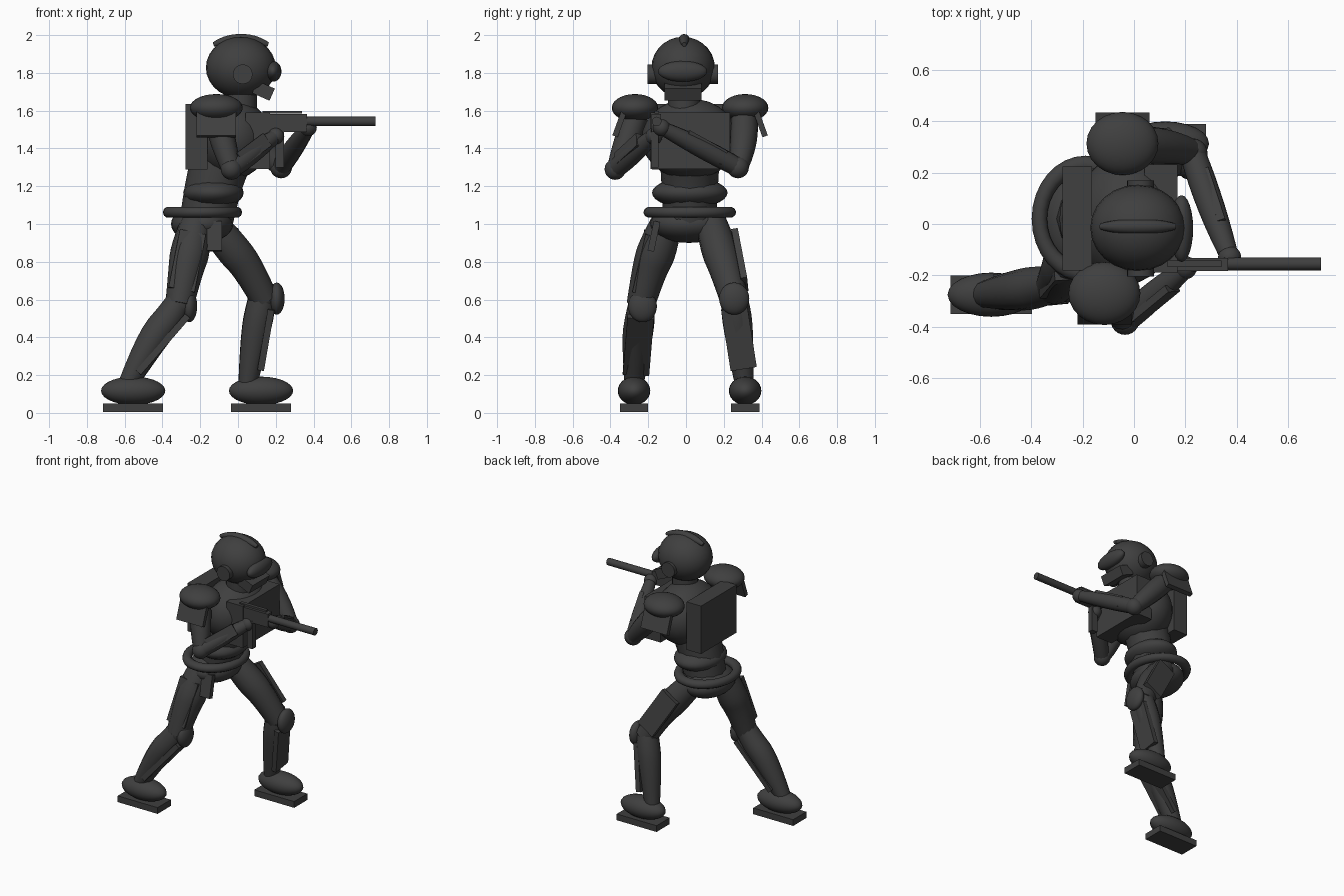
import bpy, math
from mathutils import Vector, Matrix

mat = bpy.data.materials.new("dark_grey")
mat.diffuse_color = (0.05, 0.05, 0.05, 1)


def finish(name, smooth=True):
    ob = bpy.context.object
    ob.name = name
    ob.data.materials.append(mat)
    if smooth:
        bpy.ops.object.shade_smooth_by_angle(angle=math.radians(40))
    return ob


def ball(name, loc, radii, rot=(0, 0, 0)):
    bpy.ops.mesh.primitive_uv_sphere_add(segments=24, ring_count=14, location=loc, rotation=rot)
    bpy.context.object.scale = radii
    return finish(name)


def box(name, loc, size, rot=(0, 0, 0)):
    bpy.ops.mesh.primitive_cube_add(size=1, location=loc, rotation=rot)
    bpy.context.object.scale = size
    return finish(name, False)


def slab(name, p, q, width, thick, normal):
    """Flat plate running from p to q, its broad side facing normal."""
    p, q, n = Vector(p), Vector(q), Vector(normal)
    z = (q - p).normalized()
    y = (n - n.dot(z) * z).normalized()
    x = y.cross(z)
    ob = box(name, (0, 0, 0), (1, 1, 1))
    rot = Matrix((x, y, z)).transposed().to_4x4()
    ob.matrix_world = (Matrix.Translation((p + q) / 2) @ rot
                       @ Matrix.Diagonal((width, thick, (q - p).length, 1)))


def limb(name, pts):
    """Round limb through (x, y, z, radius) points."""
    cu = bpy.data.curves.new(name, 'CURVE')
    cu.dimensions = '3D'
    cu.bevel_depth = 1
    cu.bevel_resolution = 4
    cu.use_fill_caps = True
    cu.resolution_u = 4
    sp = cu.splines.new('NURBS')
    sp.points.add(len(pts) - 1)
    sp.order_u = 3
    sp.use_endpoint_u = True
    for pt, (x, y, z, r) in zip(sp.points, pts):
        pt.co = (x, y, z, 1)
        pt.radius = r
    ob = bpy.data.objects.new(name, cu)
    bpy.context.collection.objects.link(ob)
    bpy.ops.object.select_all(action='DESELECT')
    ob.select_set(True)
    bpy.context.view_layer.objects.active = ob
    bpy.ops.object.convert(target='MESH')
    finish(name)


def rod(name, p, q, r):
    p, q = Vector(p), Vector(q)
    bpy.ops.mesh.primitive_cylinder_add(vertices=20, radius=r, depth=(q - p).length, location=(p + q) / 2,
                                        rotation=(q - p).to_track_quat('Z', 'Y').to_euler())
    finish(name)


# Head and helmet parts
ball("helmet", (0.015, -0.015, 1.828), (0.185, 0.168, 0.163))
limb("helmet_crest", [(-0.13, -0.01, 1.95, 0.012), (-0.08, -0.01, 1.968, 0.026), (0.015, -0.01, 1.98, 0.03),
                      (0.11, -0.01, 1.968, 0.026), (0.16, -0.01, 1.95, 0.012)])
ball("visor", (0.185, -0.018, 1.808), (0.045, 0.13, 0.055))
rod("right_earpiece", (0.025, -0.205, 1.793), (0.025, -0.12, 1.793), 0.052)
rod("left_earpiece", (0.025, 0.17, 1.793), (0.025, 0.09, 1.793), 0.052)
box("mouthpiece", (0.135, -0.015, 1.705), (0.1, 0.195, 0.07), (0, math.radians(24), 0))
rod("neck", (0.015, -0.01, 1.56), (0.015, -0.01, 1.72), 0.085)

# Torso
ball("torso", (-0.03, 0.02, 1.45), (0.2, 0.255, 0.215), (0, math.radians(12), 0))
box("chest_plate", (0.105, 0.022, 1.44), (0.13, 0.42, 0.3))
box("backpack", (-0.22, 0.022, 1.462), (0.115, 0.405, 0.345))
limb("waist", [(-0.08, 0.02, 1.36, 0.16), (-0.13, 0.02, 1.24, 0.15), (-0.17, 0.02, 1.0, 0.14)])
ball("belly", (-0.13, 0.02, 1.165), (0.16, 0.2, 0.08))
ball("pelvis", (-0.19, 0.015, 1.0), (0.165, 0.205, 0.1))
bpy.ops.mesh.primitive_torus_add(location=(-0.188, 0.02, 1.062), major_segments=32, minor_segments=10,
                                 major_radius=0.18, minor_radius=0.03)
bpy.context.object.scale = (1, 1.17, 1)
finish("belt")
box("hip_pouch", (-0.125, -0.17, 0.935), (0.08, 0.035, 0.16), (math.radians(-12), 0, 0))

# Legs: right one trails, left one leads
limb("right_thigh", [(-0.22, -0.1, 1.02, 0.08), (-0.25, -0.15, 0.87, 0.11), (-0.28, -0.2, 0.74, 0.09),
                     (-0.31, -0.24, 0.57, 0.075)])
limb("right_shin", [(-0.29, -0.23, 0.64, 0.06), (-0.34, -0.24, 0.53, 0.08), (-0.46, -0.26, 0.39, 0.085),
                    (-0.59, -0.275, 0.14, 0.05)])
ball("right_knee", (-0.31, -0.235, 0.58), (0.075, 0.07, 0.08))
ball("right_knee_pad", (-0.258, -0.23, 0.565), (0.042, 0.076, 0.085))
slab("right_shin_plate", (-0.27, -0.24, 0.51), (-0.53, -0.265, 0.21), 0.14, 0.035, (1, 0, -0.8))
slab("right_thigh_plate", (-0.24, -0.2, 0.955), (-0.3, -0.27, 0.65), 0.14, 0.035, (0, -1, -0.2))

limb("left_thigh", [(-0.15, 0.13, 1.02, 0.08), (-0.04, 0.17, 0.88, 0.1), (0.06, 0.21, 0.76, 0.085),
                    (0.14, 0.255, 0.6, 0.075)])
limb("left_shin", [(0.13, 0.245, 0.68, 0.06), (0.125, 0.26, 0.58, 0.08), (0.09, 0.28, 0.42, 0.08),
                   (0.05, 0.31, 0.14, 0.05)])
ball("left_knee", (0.13, 0.25, 0.62), (0.075, 0.07, 0.08))
ball("left_knee_pad", (0.205, 0.255, 0.605), (0.042, 0.08, 0.085))
slab("left_shin_plate", (0.175, 0.255, 0.555), (0.12, 0.305, 0.235), 0.14, 0.035, (1, 0, 0))
slab("left_thigh_plate", (-0.06, 0.26, 0.94), (0.1, 0.31, 0.68), 0.14, 0.035, (0, 1, 0.1))

for side, x, y in (("right", -0.555, -0.275), ("left", 0.122, 0.313)):
    ball(side + "_boot", (x, y, 0.117), (0.17, 0.086, 0.075))
    box(side + "_sole", (x, y, 0.028), (0.318, 0.15, 0.045))

# Shoulders
for side, x, y, s in (("right", -0.115, -0.27, -1), ("left", -0.045, 0.313, 1)):
    ball(side + "_shoulder_pad", (x, y, 1.615), (0.14, 0.123, 0.073))
    box(side + "_shoulder_plate", (x, y + s * 0.082, 1.53), (0.21, 0.03, 0.14), (s * math.radians(20), 0, 0))

# Arms
limb("right_upper_arm", [(-0.115, -0.26, 1.6, 0.065), (-0.09, -0.3, 1.46, 0.08), (-0.035, -0.37, 1.29, 0.05)])
ball("right_elbow", (-0.035, -0.375, 1.29), (0.056, 0.056, 0.056))
limb("right_forearm", [(-0.035, -0.375, 1.29, 0.05), (0.07, -0.28, 1.37, 0.06), (0.19, -0.18, 1.46, 0.038)])
slab("right_forearm_plate", (0.01, -0.365, 1.34), (0.15, -0.25, 1.445), 0.08, 0.03, (0.5, -1, 0.3))
ball("right_hand", (0.2, -0.17, 1.465), (0.045, 0.045, 0.045))

limb("left_upper_arm", [(-0.045, 0.305, 1.6, 0.065), (0.08, 0.32, 1.47, 0.085), (0.225, 0.28, 1.3, 0.05)])
ball("left_elbow", (0.228, 0.275, 1.3), (0.058, 0.058, 0.058))
limb("left_forearm", [(0.228, 0.275, 1.3, 0.05), (0.29, 0.09, 1.4, 0.062), (0.365, -0.11, 1.5, 0.038)])
slab("left_forearm_plate", (0.28, 0.2, 1.35), (0.345, 0.0, 1.46), 0.08, 0.03, (1, 0.3, 0))
ball("left_hand", (0.372, -0.13, 1.51), (0.045, 0.045, 0.045))

# Rifle
box("rifle_body", (0.21, -0.157, 1.535), (0.31, 0.05, 0.095))
box("rifle_rail", (0.235, -0.155, 1.592), (0.21, 0.025, 0.014))
box("rifle_magazine", (0.222, -0.165, 1.4), (0.045, 0.04, 0.2))
rod("rifle_barrel", (0.35, -0.155, 1.543), (0.727, -0.155, 1.543), 0.025)
